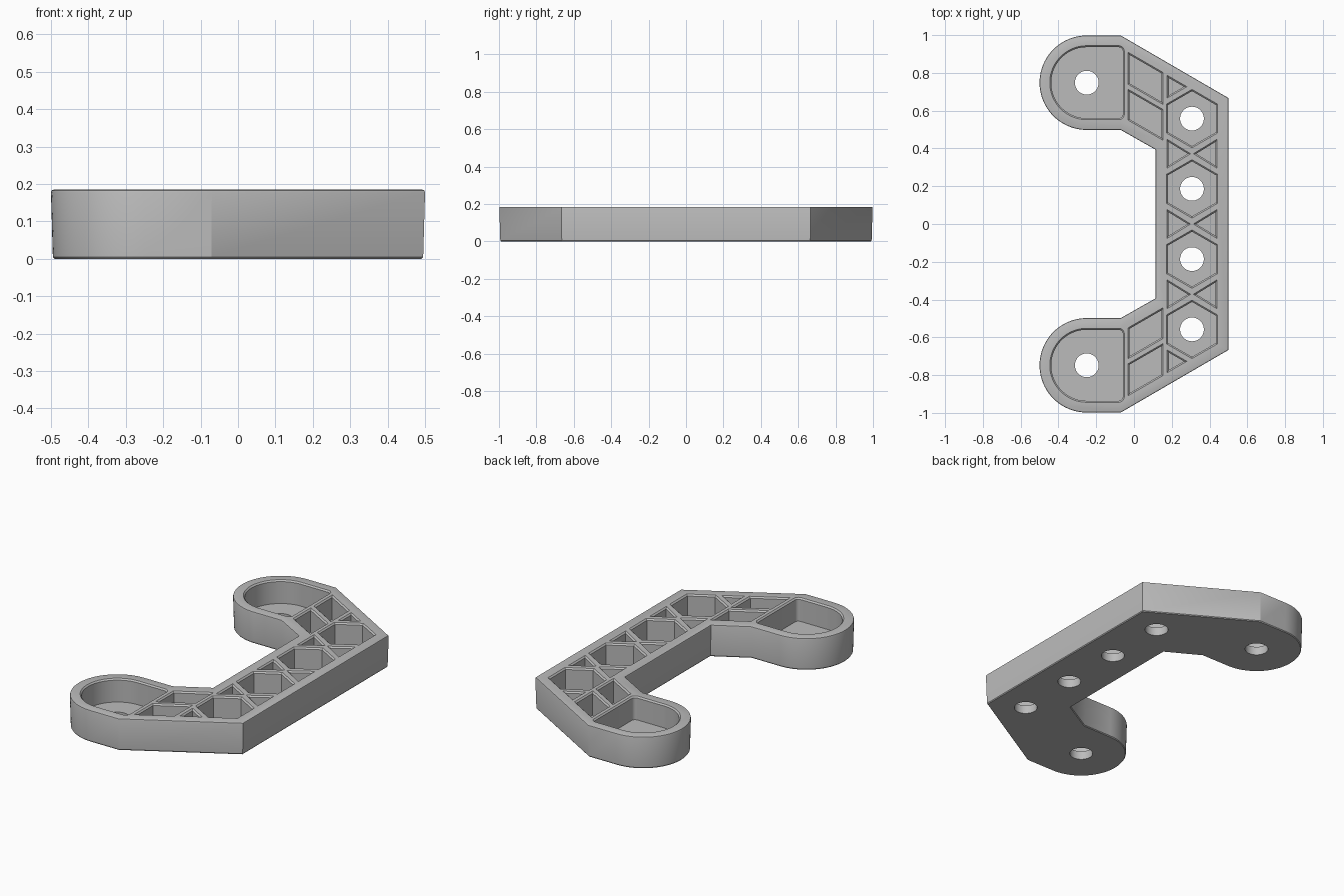
import bpy, bmesh, math
from mathutils import Vector

cube = bpy.data.objects.get("Cube")
if cube:
    bpy.data.objects.remove(cube, do_unlink=True)

H, FLOOR = 0.185, 0.05
LUG = (-0.25, 0.748)
TAN30 = math.tan(math.radians(30))

grey = bpy.data.materials.new("plain grey")
grey.use_nodes = True
grey.diffuse_color = (0.5, 0.5, 0.5, 1)
grey.node_tree.nodes["Principled BSDF"].inputs["Base Color"].default_value = (0.5, 0.5, 0.5, 1)


def arc(cx, cy, r, start, end, n):
    angles = [math.radians(start + (end - start) * i / n) for i in range(n + 1)]
    return [(cx + r * math.cos(a), cy + r * math.sin(a)) for a in angles]


def mirror_y(pts):
    return [(x, -y) for x, y in reversed(pts)]


def offset(pts, d):
    """Grow a counter-clockwise outline by d with mitred corners."""
    out = []
    for i, p in enumerate(pts):
        p, a, b = Vector(p), Vector(pts[i - 1]), Vector(pts[(i + 1) % len(pts)])
        u, v = (p - a).normalized(), (b - p).normalized()
        n1, n2 = Vector((u.y, -u.x)), Vector((v.y, -v.x))
        out.append(p + (n1 + n2) * d / (1 + n1.dot(n2)))
    return out


def add_prism(bm, pts, layers):
    """Stack offset copies of an outline; layers are (height, offset)."""
    rings = [[bm.verts.new((x, y, z)) for x, y in offset(pts, d)] for z, d in layers]
    n = len(pts)
    for low, high in zip(rings, rings[1:]):
        for i in range(n):
            j = (i + 1) % n
            bm.faces.new((low[i], low[j], high[j], high[i]))
    bm.faces.new(rings[0][::-1])
    bm.faces.new(rings[-1])


def make_object(name, outlines, layers):
    bm = bmesh.new()
    for pts in outlines:
        add_prism(bm, pts, layers)
    mesh = bpy.data.meshes.new(name)
    bm.to_mesh(mesh)
    bm.free()
    mesh.materials.append(grey)
    obj = bpy.data.objects.new(name, mesh)
    bpy.context.collection.objects.link(obj)
    return obj


# Body: C-shaped outline with rounded lugs, slight draft and softened rims
upper = [(0.5, 0.667), (-0.07, 0.998)]
upper += arc(LUG[0], LUG[1], 0.25, 90, 270, 40)
upper += [(-0.07, 0.498), (0.115, 0.393)]
body = make_object("bracket_body", [upper + mirror_y(upper)],
                   [(0, -0.009), (0.005, -0.005), (H - 0.008, 0),
                    (H - 0.002, -0.002), (H, -0.008)])


# Pockets on the +y arm: lug recess, slanted cells, corner triangle
def slanted(left_low, left_high):
    x0, x1 = -0.027, 0.15
    drop = (x1 - x0) * TAN30
    return [(x0, left_low), (x1, left_low - drop), (x1, left_high - drop), (x0, left_high)]


lug = arc(LUG[0], LUG[1], 0.192, 90, 270, 40)
lug += arc(-0.08, LUG[1] - 0.167, 0.025, 270, 360, 5)
lug += arc(-0.08, LUG[1] + 0.167, 0.025, 0, 90, 5)
arm = [lug, slanted(0.742, 0.902), slanted(0.552, 0.706),
       [(0.18, 0.674), (0.272, 0.727), (0.18, 0.78)]]
pockets = arm + [mirror_y(p) for p in arm]

# Pockets on the spine: hexagons with paired triangles between them
SPINE, PITCH = 0.307, 0.372
hex_centres = [(SPINE, (i - 1.5) * PITCH) for i in range(4)]
for cx, cy in hex_centres:
    pockets.append(arc(cx, cy, 0.15, 30, 330, 5))
for i in (-1, 0, 1):
    y = i * PITCH
    pockets.append([(0.178, y - 0.07), (0.292, y), (0.178, y + 0.07)])
    pockets.append([(0.436, y + 0.07), (0.322, y), (0.436, y - 0.07)])

pocket_cutter = make_object("pocket_cutter", pockets,
                            [(FLOOR, -0.004), (H - 0.008, -0.004), (H, 0.004), (H + 0.05, 0.004)])

# Bolt holes through lugs and hexagons
centres = hex_centres + [LUG, (LUG[0], -LUG[1])]
hole_cutter = make_object("hole_cutter",
                          [arc(x, y, 0.063, 0, 350, 35) for x, y in centres],
                          [(-0.1, 0), (H + 0.1, 0)])

bpy.ops.object.select_all(action='DESELECT')
body.select_set(True)
bpy.context.view_layer.objects.active = body
for cutter in (pocket_cutter, hole_cutter):
    cutter.hide_render = True
    mod = body.modifiers.new(cutter.name, 'BOOLEAN')
    mod.operation = 'DIFFERENCE'
    mod.solver = 'EXACT'
    mod.object = cutter
    bpy.ops.object.modifier_apply(modifier=mod.name)
    bpy.data.objects.remove(cutter, do_unlink=True)

bpy.ops.object.shade_smooth_by_angle(angle=math.radians(30))
